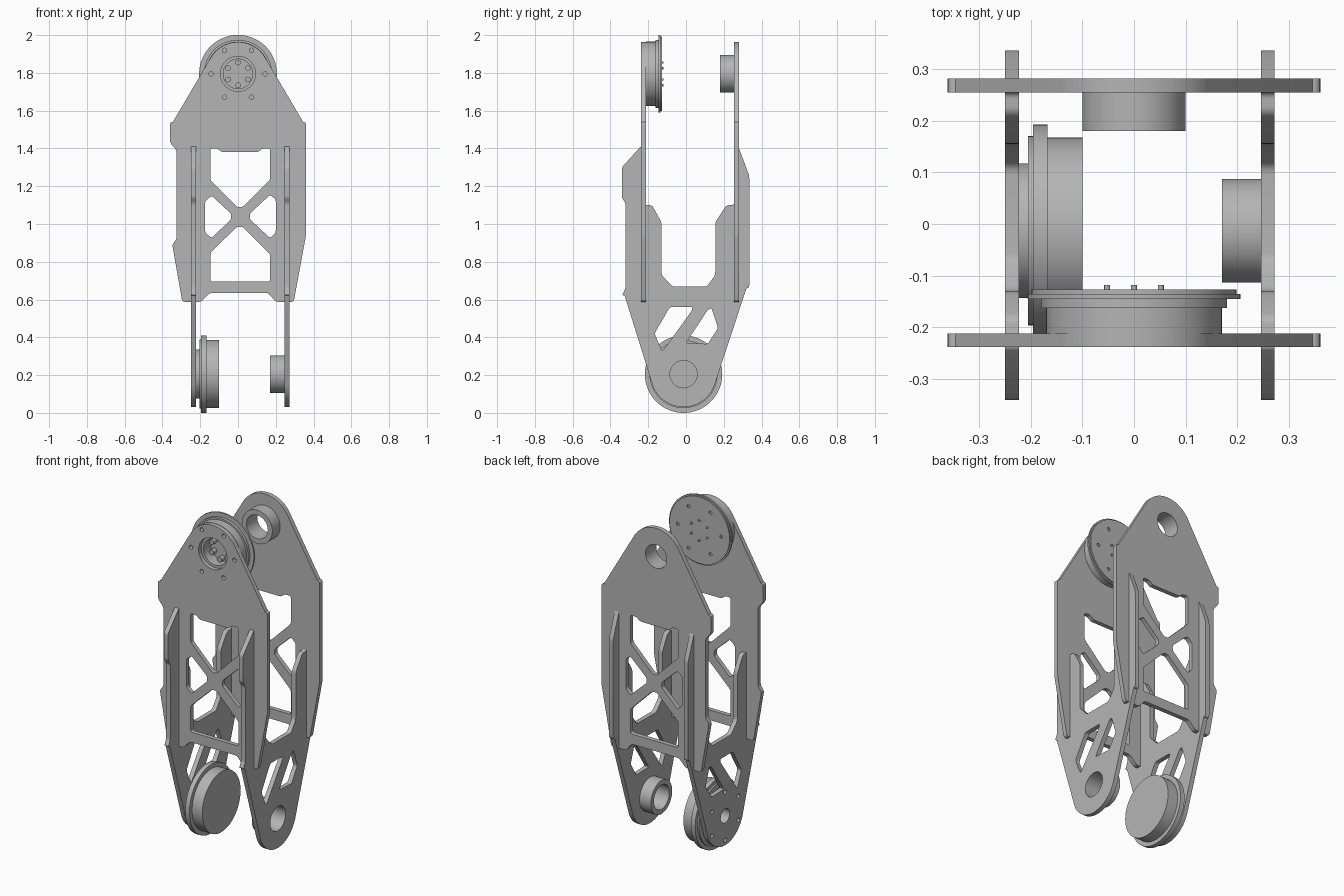
import bpy, bmesh
from math import sin, cos, pi, radians
from mathutils import Matrix, Vector

cube = bpy.data.objects.get("Cube")
if cube:
    bpy.data.objects.remove(cube, do_unlink=True)

GREY = (0.46, 0.46, 0.46, 1)
mat = bpy.data.materials.new("plain grey")
mat.use_nodes = True
mat.diffuse_color = GREY
mat.node_tree.nodes["Principled BSDF"].inputs["Base Color"].default_value = GREY

# profile planes: local z points to +y or +x in the world
ALONG_Y = Matrix(((1, 0, 0, 0), (0, 0, 1, 0), (0, 1, 0, 0), (0, 0, 0, 1)))
ALONG_X = Matrix(((0, 0, 1, 0), (1, 0, 0, 0), (0, 1, 0, 0), (0, 0, 0, 1)))


def arc(c, r, a0, a1, n=40):
    steps = [radians(a0 + (a1 - a0) * i / n) for i in range(n + 1)]
    return [(c[0] + r * cos(a), c[1] + r * sin(a)) for a in steps]


def circle(c, r, n=64):
    return arc(c, r, 0, 360, n)[:-1]


def ring_of(c, r, start=0):
    return arc(c, r, start, start + 360, 6)[:-1]


def rounded(points, r=0.015):
    """Soften every corner of a closed outline."""
    out, pts = [], [Vector(p) for p in points]
    for i, p in enumerate(pts):
        a, b = pts[i - 1] - p, pts[(i + 1) % len(pts)] - p
        cut = min(r, 0.35 * a.length, 0.35 * b.length)
        s, e = p + a.normalized() * cut, p + b.normalized() * cut
        for t in (0, 0.25, 0.5, 0.75, 1):
            out.append(s * (1 - t) ** 2 + p * 2 * t * (1 - t) + e * t * t)
    return out


def plate(name, plane, lo, hi, outline, holes=()):
    """Extrude an outline with holes from lo to hi along the plane's axis."""
    curve = bpy.data.curves.new(name, "CURVE")
    curve.dimensions, curve.fill_mode = "2D", "BOTH"
    curve.extrude = (hi - lo) / 2
    for loop in [outline, *holes]:
        spline = curve.splines.new("POLY")
        spline.points.add(len(loop) - 1)
        for pt, p in zip(spline.points, loop):
            pt.co = (p[0], p[1], 0, 1)
        spline.use_cyclic_u = True
    temp = bpy.data.objects.new(name + "_profile", curve)
    bpy.context.collection.objects.link(temp)
    deps = bpy.context.evaluated_depsgraph_get()
    mesh = bpy.data.meshes.new_from_object(temp.evaluated_get(deps))
    bpy.data.objects.remove(temp, do_unlink=True)
    mesh.transform(plane @ Matrix.Translation((0, 0, (lo + hi) / 2)))
    bm = bmesh.new()
    bm.from_mesh(mesh)
    bmesh.ops.remove_doubles(bm, verts=bm.verts, dist=1e-5)
    bmesh.ops.recalc_face_normals(bm, faces=bm.faces)
    bm.to_mesh(mesh)
    bm.free()
    mesh.materials.clear()
    mesh.materials.append(mat)
    obj = bpy.data.objects.new(name, mesh)
    bpy.context.collection.objects.link(obj)
    bpy.ops.object.select_all(action="DESELECT")
    obj.select_set(True)
    bpy.context.view_layer.objects.active = obj
    bpy.ops.object.shade_smooth_by_angle(angle=radians(30))
    return obj


# front and back plates with cross-braced windows
TOP = (0, 1.795)
face_outline = arc(TOP, 0.168, 33, 147) + rounded([
    (-0.36, 1.54), (-0.36, 1.43), (-0.325, 1.39), (-0.325, 0.92),
    (-0.348, 0.89), (-0.295, 0.588), (-0.195, 0.588), (-0.15, 0.635),
    (0.16, 0.635), (0.2, 0.588), (0.295, 0.588), (0.36, 0.94), (0.36, 1.54)])
windows = [rounded(w, 0.012) for w in (
    [(-0.145, 1.4), (-0.11, 1.4), (-0.085, 1.38), (0.105, 1.38), (0.13, 1.4),
     (0.17, 1.4), (0.17, 1.235), (0.025, 1.09), (-0.005, 1.09), (-0.145, 1.23)],
    [(-0.145, 0.695), (0.17, 0.695), (0.17, 0.84), (0.025, 0.985),
     (-0.005, 0.985), (-0.145, 0.85)],
    [(-0.174, 1.12), (-0.14, 1.15), (-0.037, 1.055), (-0.037, 1.025),
     (-0.14, 0.925), (-0.174, 0.955)],
    [(0.2, 1.13), (0.17, 1.155), (0.063, 1.055), (0.063, 1.025),
     (0.17, 0.925), (0.2, 0.955)])]
screws = [circle(p, 0.012, 16) for p in ring_of(TOP, 0.143)]
plate("front_plate", ALONG_Y, -0.238, -0.212, face_outline,
      windows + screws + [circle(TOP, 0.093)])
plate("back_plate", ALONG_Y, 0.254, 0.281, face_outline,
      windows + [circle(TOP, 0.07)])

# side plates with a U-shaped upper opening and slanted windows
LOW = (-0.013, 0.205)
side_outline = arc(LOW, 0.174, 199, 340) + rounded([
    (0.335, 0.66), (0.335, 1.255), (0.277, 1.41), (0.255, 1.41), (0.255, 1.1),
    (0.215, 1.1), (0.155, 1.01), (0.155, 0.73), (0.11, 0.668), (-0.07, 0.668),
    (-0.13, 0.73), (-0.13, 1.01), (-0.18, 1.1), (-0.222, 1.1), (-0.222, 1.41),
    (-0.24, 1.41), (-0.34, 1.3), (-0.34, 1.14), (-0.32, 1.11), (-0.32, 0.66),
    (-0.34, 0.62)])
slots = [rounded(s, 0.012) for s in (
    [(-0.085, 0.56), (0.035, 0.56), (0.03, 0.54), (-0.125, 0.325), (-0.167, 0.42)],
    [(0.135, 0.555), (0.17, 0.45), (0.115, 0.365), (0, 0.37), (0.115, 0.545)])]
low_screws = [circle(p, 0.012, 16) for p in ring_of(LOW, 0.143, 30)]
plate("left_side_plate", ALONG_X, 0.245, 0.272, side_outline,
      slots + [circle(LOW, 0.072)])
plate("right_side_plate", ALONG_X, -0.249, -0.222, side_outline,
      slots + low_screws + [circle(LOW, 0.042)])

# bearing tubes
plate("upper_bearing_tube", ALONG_Y, 0.18, 0.256, circle(TOP, 0.1), [circle(TOP, 0.07)])
plate("lower_bearing_tube", ALONG_X, 0.17, 0.247, circle(LOW, 0.1), [circle(LOW, 0.072)])

# upper drive: recessed housing, stepped flange, bolts
plate("upper_housing", ALONG_Y, -0.213, -0.16, circle(TOP, 0.17), [circle(TOP, 0.078)])
plate("upper_step", ALONG_Y, -0.162, -0.144, circle(TOP, 0.18), [circle(TOP, 0.078)])
plate("upper_flange_rim", ALONG_Y, -0.145, -0.135, circle(TOP, 0.206))
plate("upper_flange_face", ALONG_Y, -0.136, -0.127, circle(TOP, 0.198),
      [circle(p, 0.01, 16) for p in ring_of(TOP, 0.143)])
for i, p in enumerate(ring_of(TOP, 0.06, 30)):
    plate(f"upper_bolt_head_{i}", ALONG_Y, -0.175, -0.144, circle(p, 0.015, 16))
    plate(f"upper_bolt_tip_{i}", ALONG_Y, -0.13, -0.118, circle(p, 0.006, 12))

# lower drive: hub ring, step, flange, solid drum
plate("lower_hub", ALONG_X, -0.223, -0.203, circle(LOW, 0.13), [circle(LOW, 0.042)])
plate("lower_step", ALONG_X, -0.205, -0.194, circle(LOW, 0.183), [circle(LOW, 0.042)])
plate("lower_flange", ALONG_X, -0.195, -0.167, circle(LOW, 0.205))
plate("lower_drum", ALONG_X, -0.168, -0.1, circle(LOW, 0.18))
